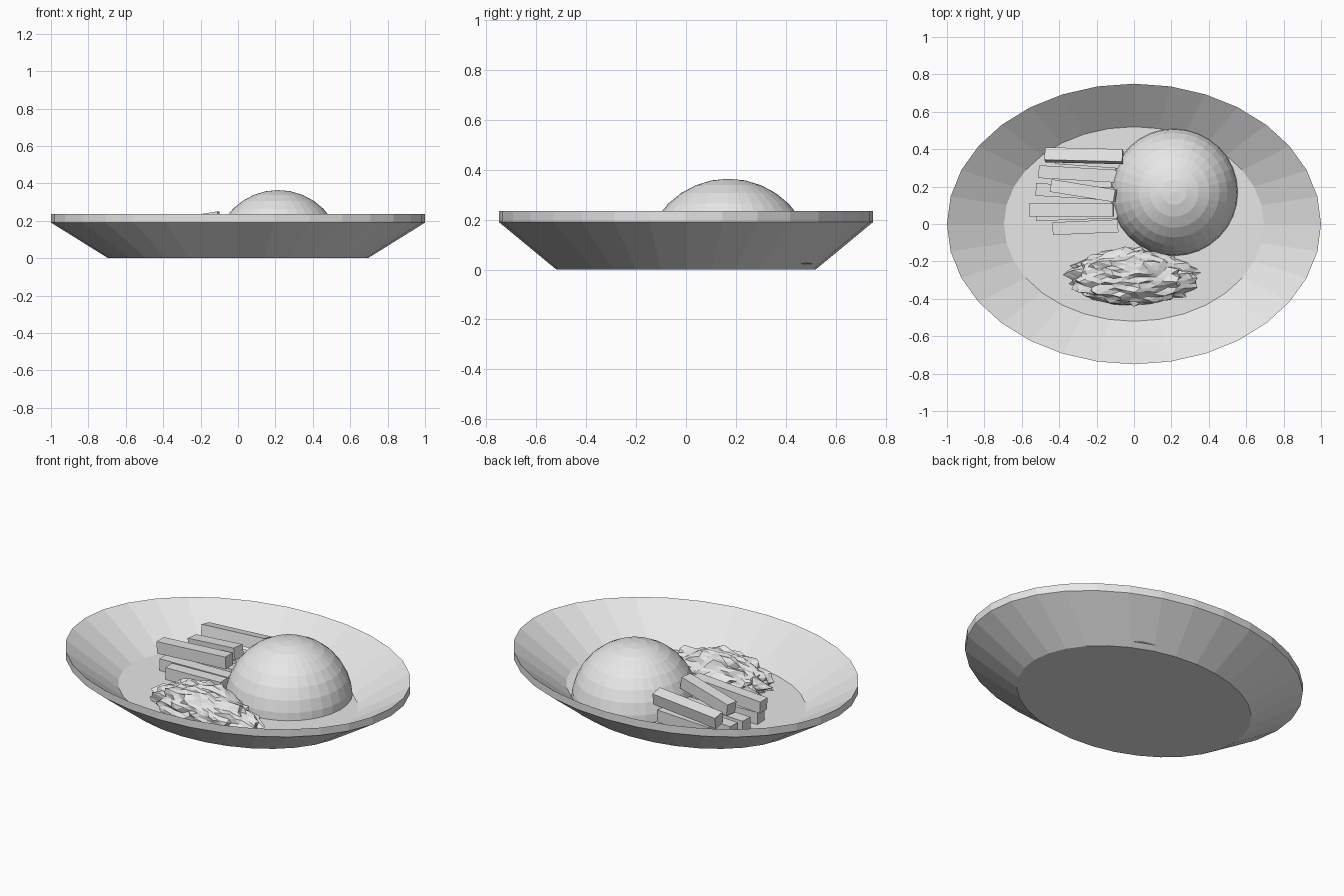
import bpy
import bmesh
import random
from math import sin, cos, pi
from mathutils import Vector, Matrix, noise

random.seed(4)

cube = bpy.data.objects.get("Cube")
if cube:
    bpy.data.objects.remove(cube, do_unlink=True)

grey = bpy.data.materials.new("plain grey")
grey.use_nodes = True
COLOUR = (0.8, 0.8, 0.8, 1)
grey.diffuse_color = COLOUR
grey.node_tree.nodes["Principled BSDF"].inputs["Base Color"].default_value = COLOUR

FLOOR = 0.045


def finish(bm, name):
    """Turn a bmesh into a flat-shaded grey object."""
    bmesh.ops.recalc_face_normals(bm, faces=bm.faces)
    mesh = bpy.data.meshes.new(name)
    bm.to_mesh(mesh)
    bm.free()
    mesh.materials.append(grey)
    obj = bpy.data.objects.new(name, mesh)
    bpy.context.collection.objects.link(obj)
    return obj


def build_plate():
    """Oval dish: base, sloping wall, upright lip, inner slope, floor."""
    profile = [(0.695, 0.52, 0), (1, 0.75, 0.19), (1, 0.75, 0.235), (0.695, 0.52, FLOOR)]
    sides = 32
    bm = bmesh.new()
    rings = []
    for rx, ry, z in profile:
        angles = [2 * pi * i / sides for i in range(sides)]
        rings.append([bm.verts.new((rx * cos(a), ry * sin(a), z)) for a in angles])
    for low, high in zip(rings, rings[1:]):
        for i in range(sides):
            j = (i + 1) % sides
            bm.faces.new((low[i], low[j], high[j], high[i]))
    bm.faces.new(rings[0])
    bm.faces.new(rings[-1])
    finish(bm, "plate")


def build_dome():
    """Half ball resting on the plate."""
    bm = bmesh.new()
    bmesh.ops.create_uvsphere(bm, u_segments=32, v_segments=16, radius=0.342)
    bmesh.ops.bisect_plane(bm, geom=bm.verts[:] + bm.edges[:] + bm.faces[:], dist=0.001,
                           plane_co=(0, 0, 0), plane_no=(0, 0, 1), clear_inner=True)
    bmesh.ops.holes_fill(bm, edges=[e for e in bm.edges if e.is_boundary])
    bmesh.ops.translate(bm, verts=bm.verts, vec=(0.215, 0.17, 0.022))
    finish(bm, "dome")


def build_stick(name, start, end, roll=0):
    """Square stick between two end centres."""
    start, end = Vector(start), Vector(end)
    axis = end - start
    bm = bmesh.new()
    bmesh.ops.create_cube(bm, size=1)
    bmesh.ops.scale(bm, verts=bm.verts, vec=(axis.length, 0.068, 0.07))
    turn = axis.to_track_quat('X', 'Z').to_matrix().to_4x4()
    place = Matrix.Translation((start + end) / 2) @ turn @ Matrix.Rotation(roll, 4, 'X')
    bmesh.ops.transform(bm, matrix=place, verts=bm.verts)
    finish(bm, name)


def build_leaf_pile():
    """Crumpled oval heap with creased facets and a flat underside."""
    bm = bmesh.new()
    bmesh.ops.create_icosphere(bm, subdivisions=4, radius=1)
    for v in bm.verts:
        p = v.co.copy()
        ridge = abs(noise.noise(p * 3 + Vector((2, 5, 1))))
        fine = noise.noise(p * 7)
        p *= 0.9 + 0.35 * ridge + 0.09 * fine
        p += Vector([random.uniform(-0.025, 0.025) for _ in range(3)])
        # Skewed plan, with the top flattened and the outline squared off
        x = 0.345 * p.x
        y = 0.155 * p.y - 0.285
        z = 0.06 + 0.145 * p.z - 0.05 * max(p.x, 0)
        v.co = (x, y, max(z, FLOOR - 0.01))
    bmesh.ops.dissolve_degenerate(bm, edges=bm.edges, dist=0.002)
    finish(bm, "leaf_pile")


build_plate()
build_dome()
build_leaf_pile()

# Lower layer of sticks lies flat: (left x, left y, right x, right y)
lower = [(-0.42, 0.355, -0.07, 0.33), (-0.51, 0.28, -0.09, 0.255),
         (-0.525, 0.185, -0.11, 0.16), (-0.525, 0.05, -0.09, 0.065),
         (-0.435, -0.025, -0.085, -0.01)]
for i, (x1, y1, x2, y2) in enumerate(lower):
    build_stick(f"lower_stick_{i + 1}", (x1, y1, 0.08), (x2, y2, 0.08))

# Upper layer leans up towards the dome
build_stick("upper_stick_1", (-0.475, 0.37, 0.165), (-0.06, 0.36, 0.195), roll=-0.2)
build_stick("upper_stick_2", (-0.44, 0.205, 0.162), (-0.1, 0.15, 0.215))
build_stick("upper_stick_3", (-0.56, 0.075, 0.162), (-0.11, 0.075, 0.19))
